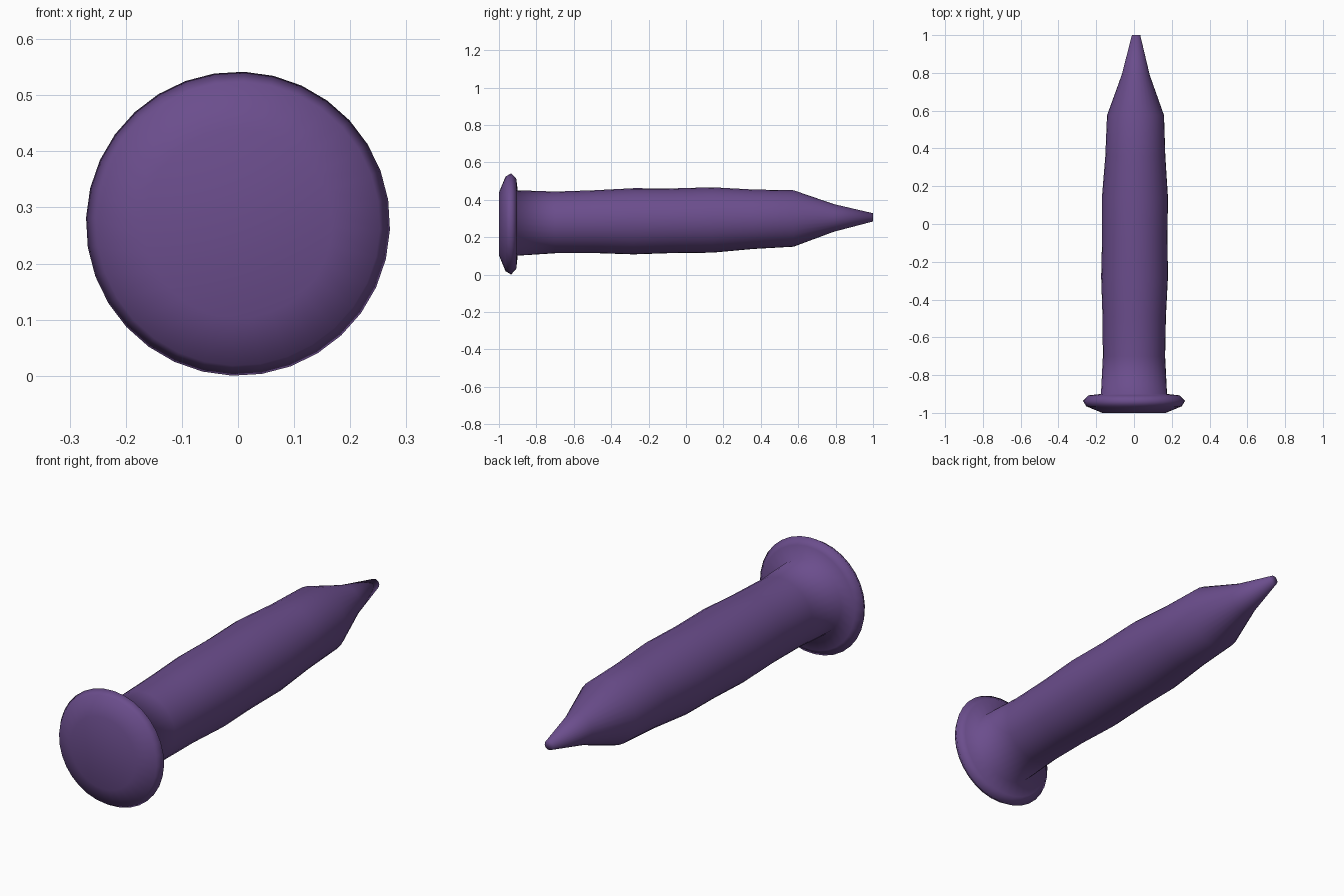
import bpy, bmesh, math

if "Cube" in bpy.data.objects:
    bpy.data.objects.remove(bpy.data.objects["Cube"])

SIDES = 32
# Cross-sections from head to tip: y, centre x, centre z, radius
RINGS = [
    (-1.00, 0.000, 0.271, 0.168),   # head face
    (-0.965, 0.000, 0.271, 0.253),
    (-0.935, 0.000, 0.271, 0.271),  # head rim
    (-0.907, 0.000, 0.272, 0.240),  # back of head
    (-0.900, 0.000, 0.276, 0.175),  # shaft start
    (-0.70, 0.000, 0.279, 0.165),
    (-0.49, 0.001, 0.283, 0.168),
    (-0.28, 0.003, 0.285, 0.177),
    (-0.07, 0.004, 0.288, 0.173),
    (0.14, 0.005, 0.292, 0.175),
    (0.36, 0.007, 0.296, 0.159),
    (0.575, 0.008, 0.300, 0.151),   # taper start
    (0.79, 0.009, 0.303, 0.074),
    (1.00, 0.011, 0.306, 0.022),    # tip
]

purple = bpy.data.materials.new("purple")
purple.diffuse_color = (0.147, 0.075, 0.265, 1)
purple.use_nodes = True
purple.node_tree.nodes["Principled BSDF"].inputs["Base Color"].default_value = purple.diffuse_color

# Nail: head, shaft and point as one skin lofted through the rings
bm = bmesh.new()
loops = []
for y, cx, cz, r in RINGS:
    angles = [2 * math.pi * (i + 0.2) / SIDES for i in range(SIDES)]
    loops.append([bm.verts.new((cx + r * math.sin(a), y, cz + r * math.cos(a)))
                  for a in angles])
for a, b in zip(loops, loops[1:]):
    for i in range(SIDES):
        j = (i + 1) % SIDES
        bm.faces.new((a[i], a[j], b[j], b[i]))
bm.faces.new(loops[0])
bm.faces.new(loops[-1])
bmesh.ops.recalc_face_normals(bm, faces=bm.faces)
for f in bm.faces:
    f.smooth = True

mesh = bpy.data.meshes.new("nail")
bm.to_mesh(mesh)
bm.free()
mesh.materials.append(purple)
nail = bpy.data.objects.new("nail", mesh)
bpy.context.collection.objects.link(nail)
